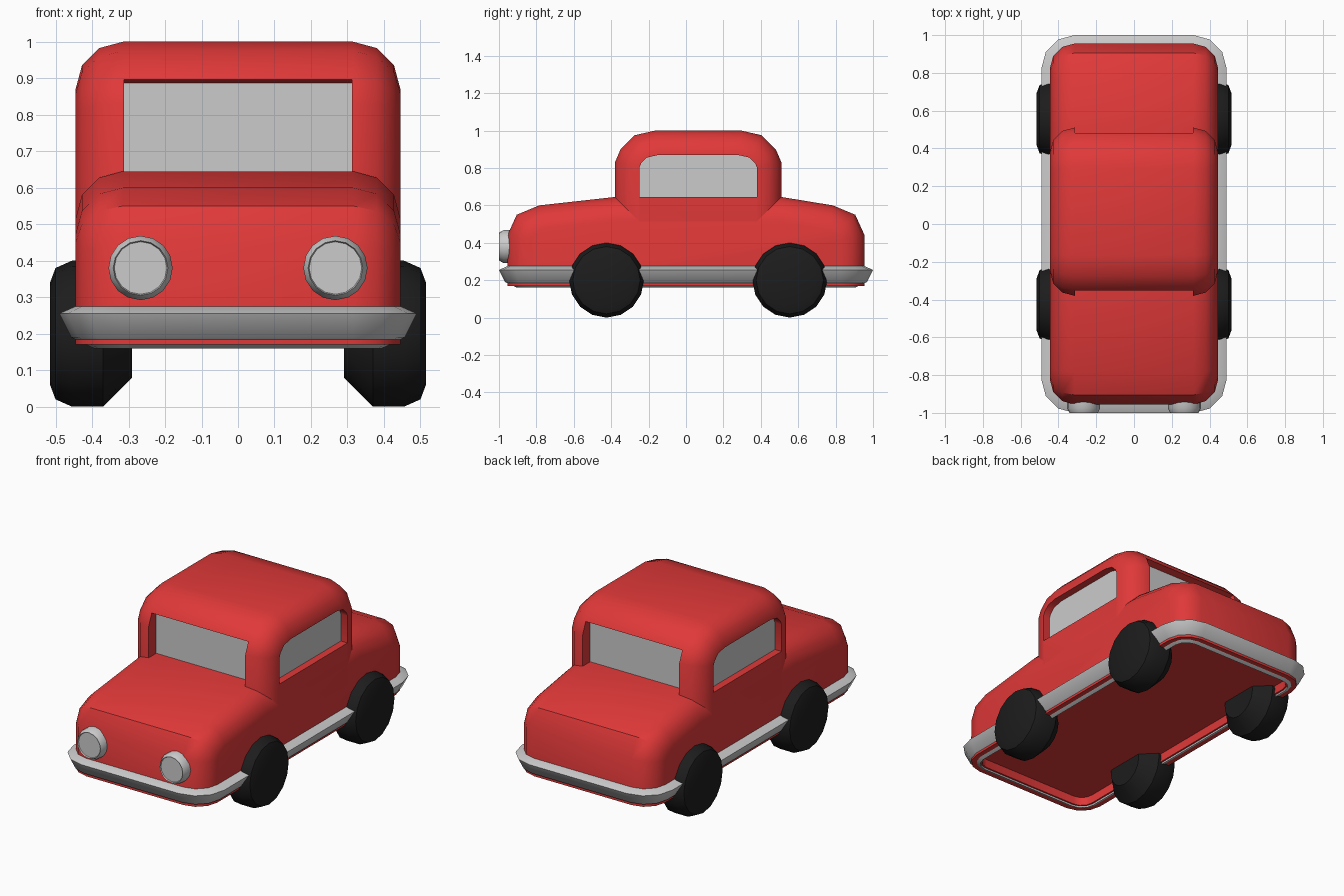
import bpy, bmesh, math
from mathutils import Vector

if "Cube" in bpy.data.objects:
    bpy.data.objects.remove(bpy.data.objects["Cube"])


def material(name, color):
    m = bpy.data.materials.new(name)
    m.diffuse_color = color
    m.use_nodes = True
    m.node_tree.nodes["Principled BSDF"].inputs["Base Color"].default_value = m.diffuse_color
    return m


RED = material("red_paint", (0.75, 0.04, 0.04, 1))
BLACK = material("black_rubber", (0.012, 0.012, 0.012, 1))


def loft(name, rings, mat=None, closed=False):
    """Skin a row of equal point rings; cap the ends, or join last to first."""
    bm = bmesh.new()
    vs = [[bm.verts.new(p) for p in r] for r in rings]
    n = len(vs[0])
    pairs = list(zip(vs, vs[1:])) + ([(vs[-1], vs[0])] if closed else [])
    for a, b in pairs:
        for i in range(n):
            j = (i + 1) % n
            bm.faces.new((a[i], a[j], b[j], b[i]))
    if not closed:
        bm.faces.new(vs[0])
        bm.faces.new(vs[-1])
    bmesh.ops.recalc_face_normals(bm, faces=bm.faces)
    me = bpy.data.meshes.new(name)
    bm.to_mesh(me)
    bm.free()
    ob = bpy.data.objects.new(name, me)
    bpy.context.collection.objects.link(ob)
    if mat:
        me.materials.append(mat)
    return ob


def smooth(ob, angle=40):
    bpy.ops.object.select_all(action='DESELECT')
    ob.select_set(True)
    bpy.context.view_layer.objects.active = ob
    bpy.ops.object.shade_smooth_by_angle(angle=math.radians(angle))


def carve(ob, cutters):
    bpy.context.view_layer.objects.active = ob
    for c in cutters:
        c.hide_render = True
        m = ob.modifiers.new("cut", 'BOOLEAN')
        m.operation, m.solver, m.object = 'DIFFERENCE', 'EXACT', c
        bpy.ops.object.modifier_apply(modifier=m.name)
        bpy.data.objects.remove(c)


def inset(line, d):
    """Offset an open side profile (y, z) inward by d with mitred corners."""
    pts = [Vector(p) for p in line]
    norms = []
    for a, b in zip(pts, pts[1:]):
        t = (b - a).normalized()
        norms.append(Vector((t.y, -t.x)))
    out = []
    for i, p in enumerate(pts):
        n1, n2 = norms[max(i - 1, 0)], norms[min(i, len(norms) - 1)]
        out.append(p + (n1 + n2) * d / (1 + n1.dot(n2)))
    return out


def at_x(line, x):
    return [(x, y, z) for y, z in line]


R = 0.13
HALF = 0.445


def rounded_hull(name, line):
    """Side profile run across the car, with rounded left and right edges."""
    steps = [(HALF - R + R * math.sin(a), R * (1 - math.cos(a)))
             for a in (0, math.pi / 6, math.pi / 3, math.pi / 2)]
    rows = [(-x, d) for x, d in reversed(steps)] + steps
    return loft(name, [at_x(inset(line, d), x) for x, d in rows], RED)


def outline(e, z):
    """Body plan outline with rounded corners, grown by e."""
    r, pts = R + e, []
    for k, (sx, sy) in enumerate(((1, 1), (-1, 1), (-1, -1), (1, -1))):
        for i in range(4):
            a = math.pi / 2 * k + math.pi / 6 * i
            pts.append((sx * 0.315 + r * math.cos(a), sy * 0.825 + r * math.sin(a), z))
    return pts


# Lower body with recessed floor
half = [(-0.955, 0.17), (-0.955, 0.44), (-0.905, 0.55), (-0.785, 0.60), (-0.38, 0.645)]
deck = half + [(0.51, 0.645)] + [(-y, z) for y, z in reversed(half[:-1])]
body = rounded_hull("body", deck)
carve(body, [loft("floor_cutter", [outline(-0.06, 0.1), outline(-0.06, 0.22)])])
smooth(body)

# Cabin with window recesses
MID = 0.065
half = [(-0.38, 0.40), (-0.38, 0.83), (-0.35, 0.90), (-0.275, 0.975), (-0.165, 1.0)]
roof = half + [(2 * MID - y, z) for y, z in reversed(half)]
cabin = rounded_hull("cabin", roof)
side = inset(roof, R + 0.001)
side[0].y = side[-1].y = 0.645
screen = [(-0.48, 0.60), (-0.30, 0.60), (-0.30, 0.885), (-0.345, 0.895), (-0.48, 0.925)]
pane = [(-0.31, 0.61), (-0.29, 0.61), (-0.29, 0.888), (-0.31, 0.888)]
cutters = []
for s in (-1, 1):
    cutters.append(loft("side_cutter", [at_x(side, s * 0.395), at_x(side, s * 0.5)]))
    cut = [(MID + s * (MID - y), z) for y, z in screen]
    cutters.append(loft("screen_cutter", [at_x(cut, -0.313), at_x(cut, 0.313)]))
carve(cabin, cutters)
smooth(cabin)

# Window panes
for s, tag in ((-1, "left"), (1, "right")):
    loft(tag + "_window", [at_x(side, s * 0.385), at_x(side, s * 0.402)])
for s, tag in ((1, "rear_window"), (-1, "windscreen")):
    glass = [(MID + s * (MID - y), z) for y, z in pane]
    loft(tag, [at_x(glass, -0.313), at_x(glass, 0.313)])

# Bumper band all round
section = [(-0.05, 0.275), (0.0, 0.275), (0.045, 0.255), (0.012, 0.19), (-0.05, 0.16)]
smooth(loft("bumper", [outline(e, z) for e, z in section], closed=True))


def circle(r, n=16):
    return [(r * math.cos(2 * math.pi * i / n), r * math.sin(2 * math.pi * i / n)) for i in range(n)]


# Wheels and headlights
tyre = [(0.29, 0.12), (0.37, 0.2), (0.455, 0.2), (0.5, 0.18), (0.515, 0.14)]
lamp = [(-0.93, 0.088), (-0.975, 0.088), (-1.0, 0.075), (-0.992, 0.072)]
for s, tag in ((-1, "left"), (1, "right")):
    for y, end in ((-0.425, "front"), (0.555, "rear")):
        smooth(loft(f"{end}_{tag}_wheel",
                    [[(s * x, y + a, 0.2 + b) for a, b in circle(r)] for x, r in tyre], BLACK))
    smooth(loft(tag + "_headlight",
                [[(s * 0.267 + a, y, 0.38 + b) for a, b in circle(r)] for y, r in lamp]))
